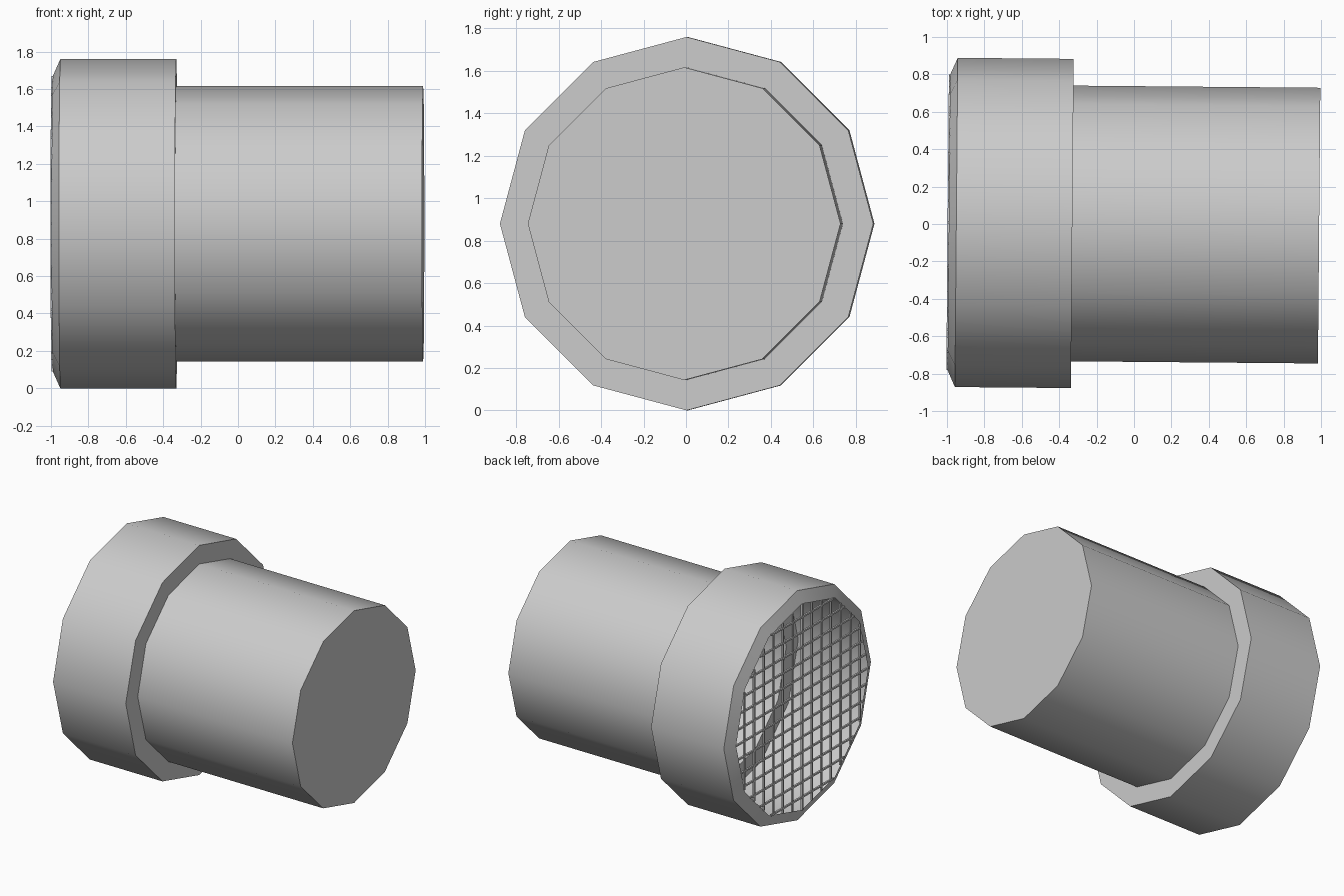
import bpy, bmesh, math
from mathutils import Matrix

if "Cube" in bpy.data.objects:
    bpy.data.objects.remove(bpy.data.objects["Cube"])

SIDES = 12
AXIS_Z = 0.88
RIM_X, RIM_R = -0.99, 0.79
PLACE = Matrix.Translation((0, 0, AXIS_Z)) @ Matrix.Rotation(math.radians(-0.5), 4, 'Z')


def finish(name, bm):
    bmesh.ops.transform(bm, matrix=PLACE, verts=bm.verts)
    mesh = bpy.data.meshes.new(name)
    bm.to_mesh(mesh)
    bm.free()
    obj = bpy.data.objects.new(name, mesh)
    bpy.context.collection.objects.link(obj)
    return obj


def ring(bm, x, r):
    return [bm.verts.new((x, r * math.sin(2 * math.pi * i / SIDES),
                          r * math.cos(2 * math.pi * i / SIDES))) for i in range(SIDES)]


# Hollow twelve-sided housing: chamfered rim, wide collar, step, narrow can, closed end
bm = bmesh.new()
profile = [(RIM_X, RIM_R), (-0.95, 0.88), (-0.33, 0.88), (-0.33, 0.737), (0.99, 0.737)]
rings = [ring(bm, x, r) for x, r in profile]
for a, b in zip(rings, rings[1:]):
    for i in range(SIDES):
        j = (i + 1) % SIDES
        bm.faces.new((a[i], a[j], b[j], b[i]))
bm.faces.new(rings[-1])
bm.normal_update()
# Outward normals: the closed end must face +x
bmesh.ops.recalc_face_normals(bm, faces=bm.faces)
bm.normal_update()
bm.faces.ensure_lookup_table()
if bm.faces[-1].normal.x < 0:
    bmesh.ops.reverse_faces(bm, faces=bm.faces)
housing = finish("housing", bm)
bpy.context.view_layer.objects.active = housing
housing.select_set(True)
bpy.ops.object.shade_smooth_by_angle(angle=math.radians(32))


# Wire grille across the open rim
def half_chord(d):
    """Half length of a line at offset d inside the twelve-sided opening."""
    apothem = RIM_R * math.cos(math.pi / SIDES)
    angles = [math.pi / SIDES * (2 * k + 1) for k in range(SIDES)]
    return min((apothem - d * math.sin(t)) / math.cos(t) for t in angles if math.cos(t) > 0.01)


bm = bmesh.new()
WIRE, STEP = 0.013, 0.115
for n in range(-6, 7):
    d = n * STEP
    length = 2 * half_chord(d)
    for pos, size in (((RIM_X, d, 0), (WIRE, WIRE, length)),
                      ((RIM_X, 0, d), (WIRE, length, WIRE))):
        m = Matrix.Translation(pos) @ Matrix.Diagonal((*size, 1))
        bmesh.ops.create_cube(bm, size=1, matrix=m)
finish("grille", bm)
